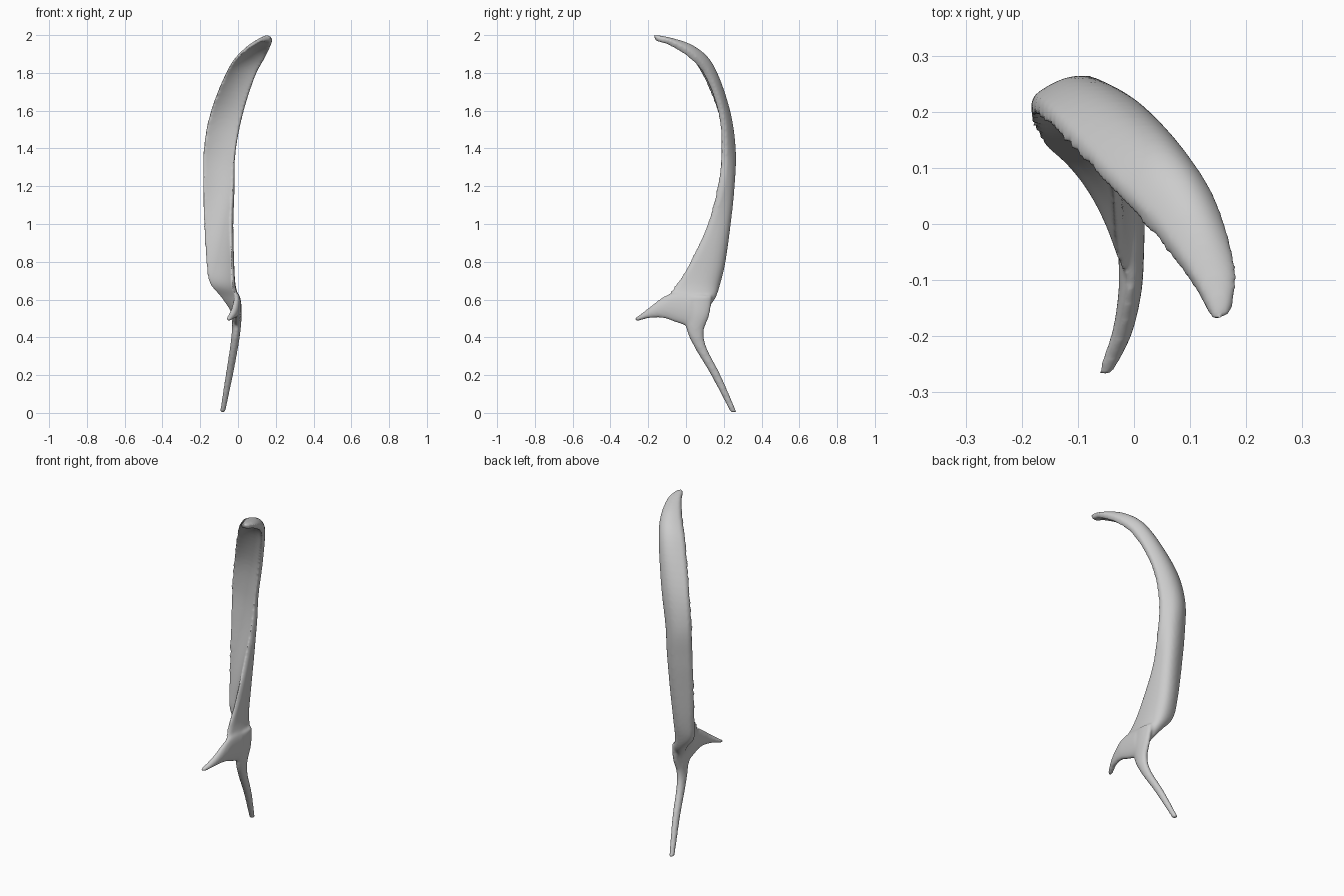
import bpy, math
from mathutils import Vector

cube = bpy.data.objects.get("Cube")
if cube:
    bpy.data.objects.remove(cube)

grey = bpy.data.materials.new("plain_grey")
grey.use_nodes = True
grey.diffuse_color = (0.6, 0.6, 0.6, 1)
grey.node_tree.nodes["Principled BSDF"].inputs["Base Color"].default_value = (0.6, 0.6, 0.6, 1)


def smooth_path(keys, steps):
    """Catmull-Rom interpolation of number tuples."""
    keys = [Vector(k) for k in keys]
    ext = [keys[0] * 2 - keys[1]] + keys + [keys[-1] * 2 - keys[-2]]
    out = []
    for a, b, c, d in zip(ext, ext[1:], ext[2:], ext[3:]):
        for i in range(steps):
            t = i / steps
            out.append(0.5 * (2 * b + (c - a) * t + (2 * a - 5 * b + 4 * c - d) * t ** 2
                              + (3 * b - a - 3 * c + d) * t ** 3))
    return out + [keys[-1]]


def arc(a, c, b):
    """Points on a quadratic curve from a to b."""
    return [a * (1 - t) ** 2 + c * 2 * t * (1 - t) + b * t ** 2
            for t in (k / 12 for k in range(13))]


def loft(name, rows):
    """Skin closed rows of points and cap both ends."""
    n = len(rows[0])
    faces = []
    for r in range(len(rows) - 1):
        for i in range(n):
            j = (i + 1) % n
            faces.append((r * n + i, r * n + j, r * n + n + j, r * n + n + i))
    faces += [tuple(range(n))[::-1], tuple(range((len(rows) - 1) * n, len(rows) * n))]
    mesh = bpy.data.meshes.new(name)
    mesh.from_pydata([tuple(p) for row in rows for p in row], [], faces)
    obj = bpy.data.objects.new(name, mesh)
    bpy.context.collection.objects.link(obj)
    return obj


def limb(name, keys, axis):
    """Tapered oval limb: centre, half width in x, half width along axis."""
    rows = []
    for x, y, z, rx, ra in smooth_path(keys, 5):
        rows.append([Vector((x, y, z)) + Vector((rx * math.cos(a), 0, 0)) + axis * ra * math.sin(a)
                     for a in (math.tau * k / 16 for k in range(16))])
    return loft(name, rows)


# Curved blade: left rim, outer control point, right rim at each station
stations = [
    (.148, -.164, 1.98, .159, -.168, 1.996, .17, -.158, 1.978),
    (.115, -.1, 1.968, .155, -.09, 1.985, .172, -.08, 1.955),
    (.04, 0, 1.915, .11, .06, 1.955, .14, .03, 1.885),
    (-.04, .085, 1.82, .05, .17, 1.86, .085, .115, 1.78),
    (-.13, .18, 1.6, -.03, .25, 1.63, .02, .185, 1.58),
    (-.168, .21, 1.4, -.08, .29, 1.4, -.018, .2, 1.38),
    (-.17, .205, 1.2, -.06, .29, 1.2, -.025, .18, 1.2),
    (-.165, .185, 1, -.035, .28, 1, -.035, .125, 1),
    (-.155, .16, .8, -.02, .26, .8, -.03, .035, .8),
    (-.14, .14, .69, 0, .23, .68, -.025, -.04, .68),
    (-.08, .12, .61, .02, .18, .59, -.01, -.085, .615),
    (-.03, .08, .53, .02, .06, .52, -.015, -.1, .55),
    (-.02, .06, .46, 0, .05, .46, -.015, .02, .46),
]
rim = 0.016
rows = []
path = smooth_path(stations, 6)
for i, s in enumerate(path):
    a, c, b = Vector(s[0:3]), Vector(s[3:6]), Vector(s[6:9])
    mid = (a + b) / 2
    across = (a - b).normalized()
    out = (c - mid).normalized() * rim
    a, b = a + across * 0.012, b - across * 0.004
    hollow = 0.55 - 0.45 * i / len(path)
    outer = [p + out for p in arc(a, c, b)]
    inner = [p - out for p in arc(b, mid.lerp(c, hollow), a)]
    rows.append(outer + inner)
blade = loft("curved_blade", rows)

# Forward spur and slender foot
spur = limb("front_spur", [
    (-.005, .03, .54, .025, .09), (-.005, -.06, .557, .023, .077),
    (-.007, -.12, .558, .021, .058), (-.02, -.19, .532, .019, .031),
    (-.042, -.245, .504, .017, .016), (-.053, -.27, .495, .011, .009)], Vector((0, 0, 1)))
foot = limb("foot", [
    (-.01, .07, .62, .022, .07), (-.005, .058, .52, .024, .068),
    (-.01, .05, .43, .023, .045), (-.022, .08, .34, .022, .032),
    (-.046, .158, .2, .02, .026), (-.082, .253, .002, .015, .017)], Vector((0, 1, 0)))

# Fuse into one smooth body
bpy.ops.object.select_all(action='DESELECT')
for obj in (blade, spur, foot):
    obj.select_set(True)
bpy.context.view_layer.objects.active = blade
for obj in (blade, spur, foot):
    bpy.context.view_layer.objects.active = obj
    bpy.ops.object.mode_set(mode='EDIT')
    bpy.ops.mesh.select_all(action='SELECT')
    bpy.ops.mesh.normals_make_consistent(inside=False)
    bpy.ops.object.mode_set(mode='OBJECT')
bpy.context.view_layer.objects.active = blade
bpy.ops.object.join()
blade.name = "curved_body"
fuse = blade.modifiers.new("fuse", 'REMESH')
fuse.mode = 'VOXEL'
fuse.voxel_size = 0.007
soften = blade.modifiers.new("soften", 'SMOOTH')
soften.factor = 0.5
soften.iterations = 14
bpy.ops.object.convert(target='MESH')
body = bpy.context.view_layer.objects.active
body.data.materials.clear()
body.data.materials.append(grey)
body.data.shade_smooth()
